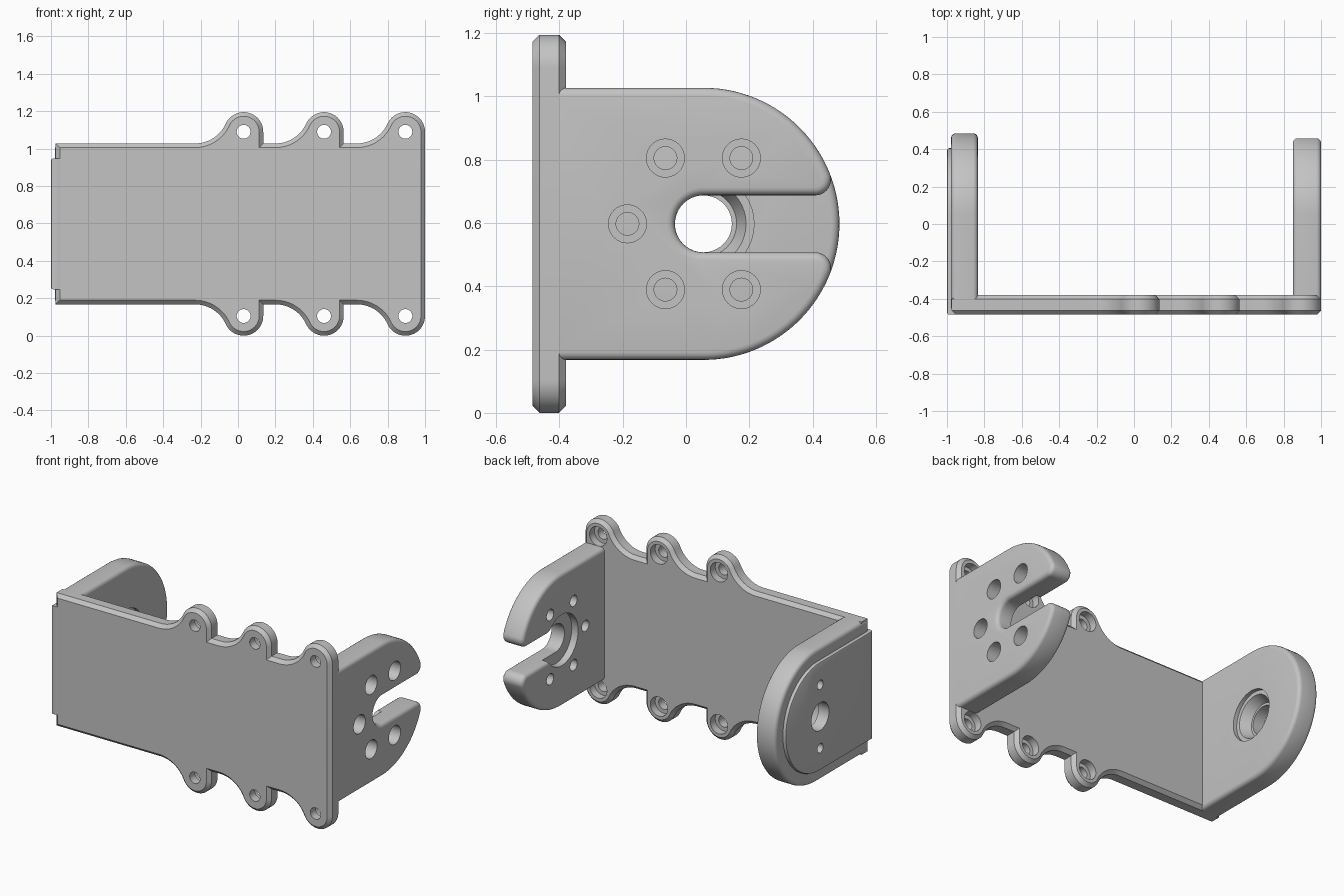
import bpy
import bmesh
from math import sin, cos, atan2, sqrt, radians, pi

if "Cube" in bpy.data.objects:
    bpy.data.objects.remove(bpy.data.objects["Cube"], do_unlink=True)

MID = 0.5975          # height of the symmetry plane
HALF = 0.43           # half height of the body and radius of the arm ends
PIVOT = 0.055         # y of the arm pivot axis
FRONT, BACK = -0.485, -0.38

grey = bpy.data.materials.new("plain grey")
grey.use_nodes = True
grey.diffuse_color = (0.55, 0.55, 0.55, 1)
grey.node_tree.nodes["Principled BSDF"].inputs["Base Color"].default_value = (0.55, 0.55, 0.55, 1)


def arc(cx, cy, r, start, end, steps=16):
    angles = [start + (end - start) * i / steps for i in range(steps + 1)]
    return [(cx + r * cos(a), cy + r * sin(a)) for a in angles]


def mirrored(half):
    """Close a half outline with its reflection in the second coordinate."""
    points = []
    for p in half + [(u, -v) for u, v in reversed(half)]:
        if not points or abs(p[0] - points[-1][0]) + abs(p[1] - points[-1][1]) > 1e-4:
            points.append(p)
    return points


def place(axis, along, u, v):
    return (along, u, v + MID) if axis == "x" else (u, along, v + MID)


def finish(bm, name):
    bmesh.ops.recalc_face_normals(bm, faces=bm.faces)
    mesh = bpy.data.meshes.new(name)
    bm.to_mesh(mesh)
    bm.free()
    obj = bpy.data.objects.new(name, mesh)
    bpy.context.collection.objects.link(obj)
    mesh.materials.append(grey)
    return obj


def prism(name, axis, outline, low, high, bevel, segments, open_start=False):
    """Extrude an outline and round or chamfer the rims of both faces."""
    bm = bmesh.new()
    caps = [[bm.verts.new(place(axis, a, u, v)) for u, v in outline] for a in (low, high)]
    start = min(u for u, v in outline)
    n = len(outline)
    rims = []
    for ring in caps:
        bm.faces.new(ring)
        for i in range(n):
            j = (i + 1) % n
            at_start = max(outline[i][0], outline[j][0]) < start + 1e-4
            if not (open_start and at_start):
                rims.append(bm.edges.get((ring[i], ring[j])))
    for i in range(n):
        j = (i + 1) % n
        bm.faces.new((caps[0][i], caps[0][j], caps[1][j], caps[1][i]))
    bmesh.ops.recalc_face_normals(bm, faces=bm.faces)
    bmesh.ops.bevel(bm, geom=rims, offset=bevel, offset_type="OFFSET", segments=segments,
                    profile=0.5, affect="EDGES", clamp_overlap=False)
    return finish(bm, name)


def drill(obj, axis, holes):
    """Cut stepped round holes: each is (u, v, [(position, radius), ...])."""
    bm = bmesh.new()
    n = 40
    for u, v, stations in holes:
        rings = [[bm.verts.new(place(axis, a, *p)) for p in arc(u, v, r, 0, 2 * pi, n)[:-1]]
                 for a, r in stations]
        bm.faces.new(rings[0])
        bm.faces.new(rings[-1])
        for one, two in zip(rings, rings[1:]):
            for i in range(n):
                j = (i + 1) % n
                bm.faces.new((one[i], one[j], two[j], two[i]))
    cutter = finish(bm, "hole_cutter")
    cutter.hide_render = True
    mod = obj.modifiers.new("holes", "BOOLEAN")
    mod.operation = "DIFFERENCE"
    mod.solver = "EXACT"
    mod.object = cutter
    bpy.context.view_layer.objects.active = obj
    bpy.ops.object.modifier_apply(modifier=mod.name)
    bpy.data.objects.remove(cutter, do_unlink=True)


# Front plate with three pairs of screw lugs
LUGS = (0.03, 0.46, 0.895)
LUG_R, LUG_Z, SWEEP = 0.105, 0.4925, 0.26
rise = LUG_Z - HALF
fillet = (SWEEP ** 2 + rise ** 2 - LUG_R ** 2) / (2 * (LUG_R + rise))
tangent = atan2(rise - fillet, SWEEP)
top_edge = [(-0.975, HALF)]
for x in LUGS:
    top_edge += arc(x - SWEEP, HALF + fillet, fillet, -pi / 2, tangent, 14)
    top_edge += arc(x, LUG_Z, LUG_R, tangent + pi, 0, 24)
    if x != LUGS[-1]:
        top_edge.append((x + LUG_R, HALF))
front_plate = prism("front_plate", "y", mirrored(top_edge), FRONT, BACK, 0.022, 1)
screw = [(-0.55, 0.037), (-0.43, 0.037), (-0.43, 0.062), (-0.3, 0.062)]
drill(front_plate, "y", [(x, s * LUG_Z, screw) for x in LUGS for s in (-1, 1)])

# Right arm (rounded plate with a bearing seat) and its raised outer pad
round_half = [(-0.45, -HALF)] + arc(PIVOT, 0, HALF, -pi / 2, 0, 28)
right_arm = prism("right_arm", "x", mirrored(round_half), -0.978, -0.835, 0.025, 4, True)
PAD = 0.35
pad_half = [(FRONT, -PAD)] + arc(PIVOT, 0, PAD, -pi / 2, 0, 28)
right_pad = prism("right_arm_pad", "x", mirrored(pad_half), -1.0, -0.94, 0.012, 2)
seat = [(-0.8, 0.16), (-0.86, 0.16), (-0.86, 0.135), (-0.925, 0.105),
        (-0.925, 0.09), (-1.05, 0.09)]
pin = [(-1.05, 0.03), (-0.9, 0.03)]
pivot_holes = [(PIVOT, 0, seat), (PIVOT, 0.205, pin), (PIVOT, -0.205, pin)]
drill(right_arm, "x", pivot_holes)
drill(right_pad, "x", pivot_holes)

# Left arm with an open slot, rounded tips, a recess and five screw holes
SLOT, TIP = 0.09, 0.05
tip_z = SLOT + TIP
tip_y = sqrt((HALF - TIP) ** 2 - tip_z ** 2)
tip_angle = -atan2(tip_z, tip_y)
slot_half = [(-0.44, -HALF)] + arc(PIVOT, 0, HALF, -pi / 2, tip_angle, 24)
slot_half += arc(PIVOT + tip_y, -tip_z, TIP, tip_angle, pi / 2, 12)
slot_half += arc(PIVOT, 0, SLOT, -pi / 2, -pi, 14)
left_arm = prism("left_arm", "x", mirrored(slot_half), 0.85, 1.0, 0.025, 4, True)
bore = [(1.05, 0.06), (0.92, 0.06), (0.92, 0.036), (0.8, 0.036)]
ring = [(PIVOT + 0.24 * cos(radians(a)), 0.24 * sin(radians(a)), bore)
        for a in (60, 120, 180, 240, 300)]
drill(left_arm, "x", ring)
drill(left_arm, "x", [(PIVOT, 0, [(0.8, 0.165), (0.895, 0.165)])])

# Smooth rounds, crisp chamfers
for obj in bpy.context.view_layer.objects:
    obj.select_set(obj in (front_plate, right_arm, right_pad, left_arm))
bpy.context.view_layer.objects.active = front_plate
bpy.ops.object.shade_smooth_by_angle(angle=radians(30))
